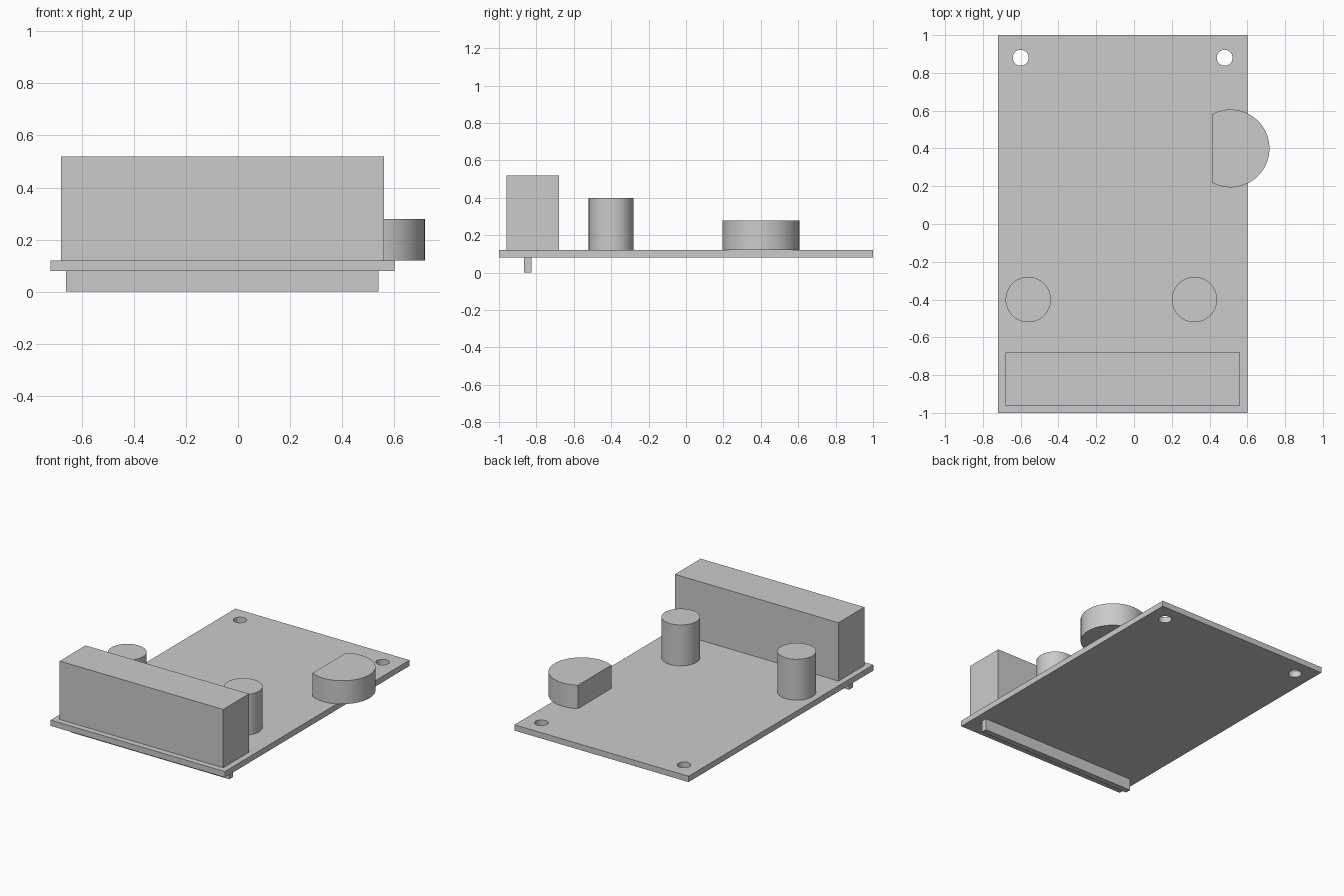
import bpy
import bmesh
import math

cube = bpy.data.objects.get("Cube")
if cube:
    bpy.data.objects.remove(cube, do_unlink=True)

grey = bpy.data.materials.new("light_grey")
grey.use_nodes = True
colour = (0.6, 0.6, 0.6, 1)
grey.diffuse_color = colour
grey.node_tree.nodes["Principled BSDF"].inputs["Base Color"].default_value = colour


def extrude(name, outline, low, high):
    """Closed prism over a counter-clockwise outline, with smooth round sides."""
    bm = bmesh.new()
    base = bm.faces.new([bm.verts.new((x, y, low)) for x, y in outline])
    top = bmesh.ops.extrude_face_region(bm, geom=[base], use_keep_orig=True)
    moved = [v for v in top["geom"] if isinstance(v, bmesh.types.BMVert)]
    bmesh.ops.translate(bm, verts=moved, vec=(0, 0, high - low))
    bmesh.ops.recalc_face_normals(bm, faces=bm.faces)
    mesh = bpy.data.meshes.new(name)
    bm.to_mesh(mesh)
    bm.free()
    mesh.materials.append(grey)
    obj = bpy.data.objects.new(name, mesh)
    bpy.context.collection.objects.link(obj)
    return obj


def rectangle(x0, x1, y0, y1):
    return [(x0, y0), (x1, y0), (x1, y1), (x0, y1)]


def arc(x, y, radius, start=0, end=2 * math.pi, steps=64):
    return [(x + radius * math.cos(start + (end - start) * i / steps),
             y + radius * math.sin(start + (end - start) * i / steps))
            for i in range(steps)]


def smooth(obj):
    bpy.ops.object.select_all(action='DESELECT')
    obj.select_set(True)
    bpy.context.view_layer.objects.active = obj
    bpy.ops.object.shade_smooth_by_angle(angle=math.radians(30))


# Board with two mounting holes
bottom, surface = 0.08, 0.12
board = extrude("board", rectangle(-0.72, 0.6, -1, 1), bottom, surface)
for x in (-0.6, 0.48):
    cutter = extrude("hole_cutter", arc(x, 0.88, 0.042), 0, 0.2)
    cut = board.modifiers.new("hole", 'BOOLEAN')
    cut.operation = 'DIFFERENCE'
    cut.solver = 'EXACT'
    cut.object = cutter
    bpy.context.view_layer.objects.active = board
    bpy.ops.object.modifier_apply(modifier=cut.name)
    bpy.data.objects.remove(cutter, do_unlink=True)
smooth(board)

# Tall block above the board and thin rail below it
extrude("connector_block", rectangle(-0.68, 0.56, -0.96, -0.68), surface, 0.52)
extrude("lower_rail", rectangle(-0.66, 0.54, -0.865, -0.825), 0, bottom)

# Pair of round posts
for side, x in (("right", -0.56), ("left", 0.32)):
    smooth(extrude(side + "_post", arc(x, -0.4, 0.12), surface, 0.4))

# Round component with a flat inner side, overhanging the board edge
radius, centre, flat = 0.206, 0.511, 0.413
reach = math.acos((flat - centre) / radius)
outline = arc(centre, 0.4, radius, -reach, reach)
outline.append((flat, 0.4 + radius * math.sin(reach)))
smooth(extrude("flat_sided_disc", outline, surface, 0.28))
